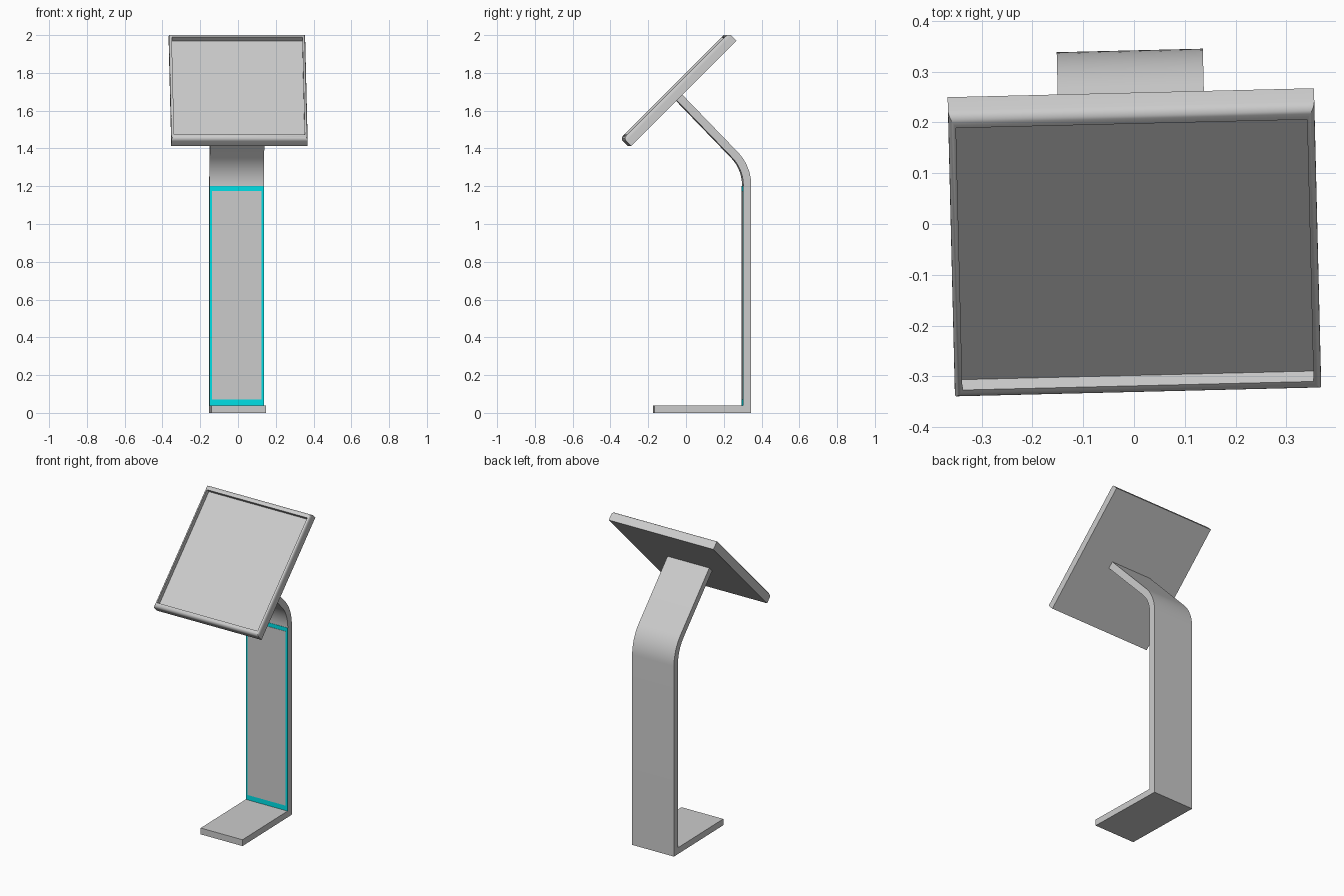
import bpy, bmesh, math
from mathutils import Matrix

if "Cube" in bpy.data.objects:
    bpy.data.objects.remove(bpy.data.objects["Cube"])

# The whole kiosk is turned slightly about z
TURN = Matrix.Rotation(math.radians(1.4), 4, 'Z')
TILT = Matrix.Translation((0, -0.0405, 1.7115)) @ Matrix.Rotation(math.radians(45), 4, 'X')


def material(name, color):
    m = bpy.data.materials.new(name)
    m.diffuse_color = color
    m.use_nodes = True
    m.node_tree.nodes["Principled BSDF"].inputs["Base Color"].default_value = m.diffuse_color
    return m


def finish(bm, name, matrix=Matrix(), mat=None):
    bmesh.ops.transform(bm, matrix=TURN @ matrix, verts=bm.verts)
    bmesh.ops.recalc_face_normals(bm, faces=bm.faces)
    me = bpy.data.meshes.new(name)
    bm.to_mesh(me)
    bm.free()
    ob = bpy.data.objects.new(name, me)
    bpy.context.collection.objects.link(ob)
    if mat:
        me.materials.append(mat)
    bpy.ops.object.select_all(action='DESELECT')
    ob.select_set(True)
    bpy.context.view_layer.objects.active = ob
    bpy.ops.object.shade_smooth_by_angle(angle=math.radians(32))
    return ob


def box(name, lo, hi, matrix=Matrix(), mat=None):
    bm = bmesh.new()
    bmesh.ops.create_cube(bm, size=1)
    for v in bm.verts:
        v.co = [(a + b) / 2 + c * (b - a) for a, b, c in zip(lo, hi, v.co)]
    return finish(bm, name, matrix, mat)


# Stand: L-shaped foot, upright and bent arm as one side profile
HALF, FRONT, BACK, Z0, R = 0.144, 0.300, 0.342, 1.205, 0.21
BEND, ARM, STEPS = math.radians(44), 0.43, 10
inner, outer = [], []
for i in range(STEPS + 1):
    a = BEND * i / STEPS
    for side, r in ((inner, R), (outer, R + BACK - FRONT)):
        side.append((FRONT - R + r * math.cos(a), Z0 + r * math.sin(a)))
for side in (inner, outer):
    y, z = side[-1]
    side.append((y - ARM * math.sin(BEND), z + ARM * math.cos(BEND)))
profile = [(BACK, 0), (-0.17, 0), (-0.17, 0.04), (FRONT, 0.04)] + inner + outer[::-1]
bm = bmesh.new()
face = bm.faces.new([bm.verts.new((-HALF, y, z)) for y, z in profile])
ext = bmesh.ops.extrude_face_region(bm, geom=[face])
bmesh.ops.translate(bm, vec=(2 * HALF, 0, 0),
                    verts=[g for g in ext['geom'] if isinstance(g, bmesh.types.BMVert)])
finish(bm, "stand")

# Coloured border plate with a grey cover in front of it
cyan = material("cyan", (0.0, 0.75, 0.8, 1))
box("border_plate", (-HALF, FRONT - 0.002, 0.04), (HALF, FRONT + 0.002, 1.2), mat=cyan)
box("front_cover", (-0.131, FRONT - 0.004, 0.072), (0.131, FRONT, 1.176))

# Display housing: rectangular rings from the back, round the rim, into the recess
HX, HU, T, DEPTH = 0.361, 0.3946, 0.0285, 0.03
rings = [(HX, HU, -T)]
for i in range(6):
    a = math.pi / 2 * i / 5
    rings.append((HX - 0.012 * (1 - math.cos(a)), HU - 0.022 * (1 - math.cos(a)),
                  T - 0.02 * (1 - math.sin(a))))
rings += [(0.346, 0.365, T), (0.346, 0.365, T - DEPTH)]
bm = bmesh.new()
loops = [[bm.verts.new((sx * x, sy * u, n)) for sx, sy in ((-1, -1), (1, -1), (1, 1), (-1, 1))]
         for x, u, n in rings]
for a, b in zip(loops, loops[1:]):
    for i in range(4):
        j = (i + 1) % 4
        bm.faces.new((a[i], a[j], b[j], b[i]))
bm.faces.new(loops[0])
bm.faces.new(loops[-1])
finish(bm, "display_housing", TILT)

# Screen on the floor of the recess
box("screen", (-0.346, -0.365, T - DEPTH - 0.004), (0.346, 0.365, T - DEPTH + 0.001), TILT,
    material("light_grey", (0.8, 0.8, 0.8, 1)))
